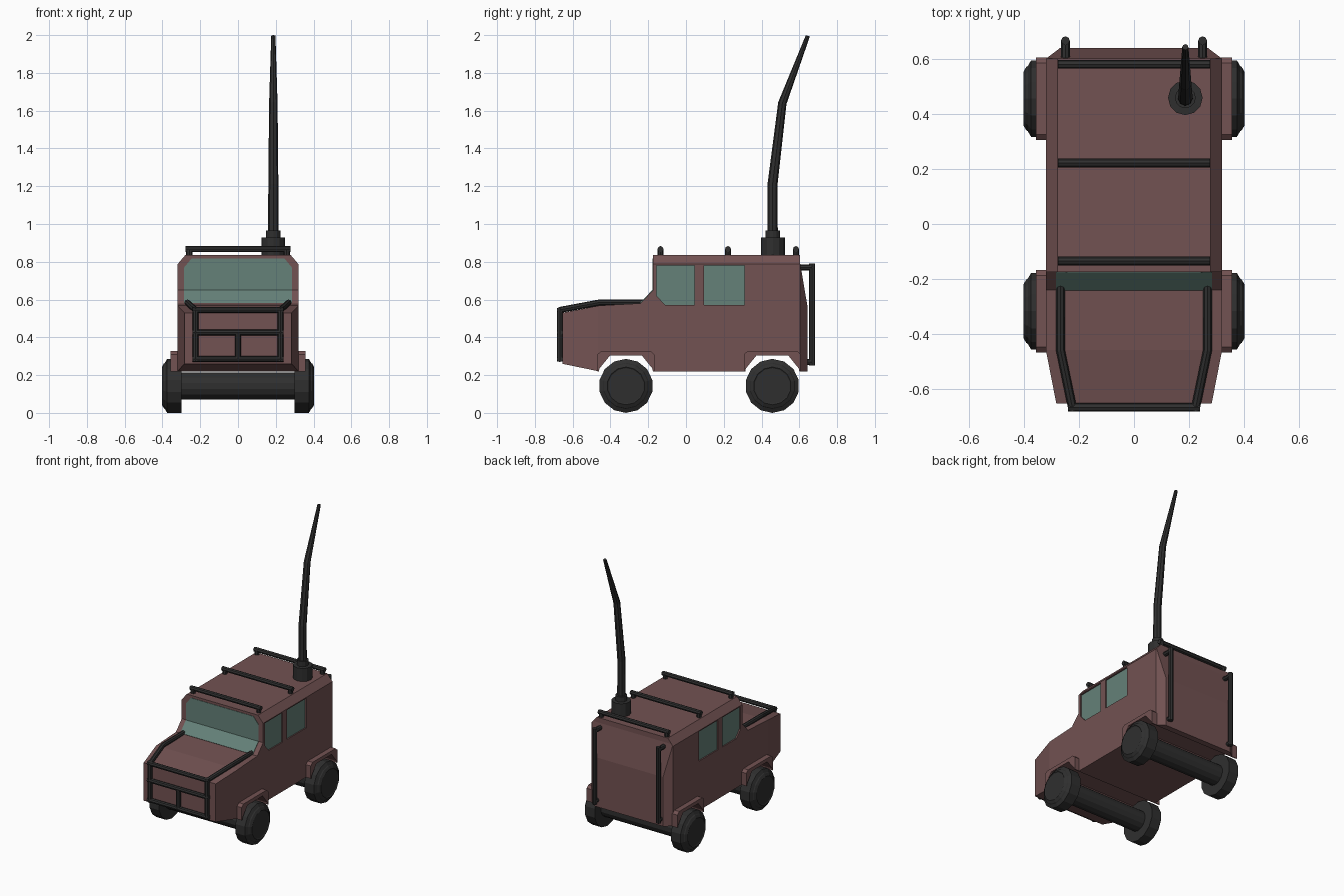
import bpy, bmesh, math
from mathutils import Vector

if "Cube" in bpy.data.objects:
    bpy.data.objects.remove(bpy.data.objects["Cube"])


def material(name, rgb):
    m = bpy.data.materials.new(name)
    m.diffuse_color = (*rgb, 1)
    m.use_nodes = True
    m.node_tree.nodes["Principled BSDF"].inputs["Base Color"].default_value = m.diffuse_color
    return m


PAINT = material("paint", (0.17, 0.085, 0.085))
GLASS = material("glass", (0.13, 0.22, 0.19))
DARK = material("dark", (0.028, 0.028, 0.028))


def finish(name, bm, mat, mirror=False):
    bmesh.ops.recalc_face_normals(bm, faces=bm.faces)
    me = bpy.data.meshes.new(name)
    bm.to_mesh(me)
    bm.free()
    me.materials.append(mat)
    ob = bpy.data.objects.new(name, me)
    bpy.context.collection.objects.link(ob)
    if mirror:
        ob.modifiers.new("mirror", 'MIRROR')
    return ob


def extrude(pts, offset):
    bm = bmesh.new()
    f = bm.faces.new([bm.verts.new(p) for p in pts])
    r = bmesh.ops.extrude_face_region(bm, geom=[f], use_keep_orig=True)
    bmesh.ops.translate(bm, vec=offset,
                        verts=[v for v in r["geom"] if isinstance(v, bmesh.types.BMVert)])
    return bm


def prism(yz, x0, x1):
    return extrude([(x0, y, z) for y, z in yz], (x1 - x0, 0, 0))


def lathe(name, profile, center, axis, n, mat, mirror=False):
    # profile holds (distance along axis, radius), closed at both ends
    bm = bmesh.new()
    rings = []
    for d, r in profile:
        ring = []
        for i in range(n):
            a = 2 * math.pi * i / n - math.pi / 2
            u, v = r * math.cos(a), r * math.sin(a)
            p = (d, u, v) if axis == 'X' else (u, v, d)
            ring.append(bm.verts.new(Vector(center) + Vector(p)))
        rings.append(ring)
    for a, b in zip(rings, rings[1:]):
        for i in range(n):
            j = (i + 1) % n
            bm.faces.new((a[i], a[j], b[j], b[i]))
    bm.faces.new(rings[0])
    bm.faces.new(rings[-1])
    return finish(name, bm, mat, mirror)


def tube(name, pts, r=0.016, mirror=False, radii=None):
    cu = bpy.data.curves.new(name, 'CURVE')
    cu.dimensions = '3D'
    cu.bevel_depth = r
    cu.bevel_resolution = 2
    cu.use_fill_caps = True
    for side in ((1, -1) if mirror else (1,)):
        s = cu.splines.new('POLY')
        s.use_smooth = False
        s.points.add(len(pts) - 1)
        for i, p in enumerate(pts):
            s.points[i].co = (p[0] * side, p[1], p[2], 1)
            s.points[i].radius = radii[i] if radii else 1
    cu.materials.append(DARK)
    ob = bpy.data.objects.new(name, cu)
    bpy.context.collection.objects.link(ob)


AXLES = {"front": -0.318, "rear": 0.457}


def arch(cy):
    return [(cy - 0.143, 0.22), (cy - 0.14, 0.235), (cy - 0.085, 0.303),
            (cy + 0.085, 0.303), (cy + 0.14, 0.235), (cy + 0.143, 0.22)]


# Body: side profile with wheel arches, then corners sliced off
profile = ([(-0.655, 0.26)] + arch(AXLES["front"]) + arch(AXLES["rear"]) +
           [(0.642, 0.22), (0.642, 0.57), (0.603, 0.80), (0.603, 0.835), (-0.175, 0.835),
            (-0.175, 0.65), (-0.24, 0.58), (-0.46, 0.568), (-0.655, 0.53)])
bm = prism(profile, -0.32, 0.32)
slices = [((0.32, -0.465, 0), (0.19, -0.037, 0)),
          ((0.32, 0.603, 0), (0.042, 0.055, 0)),
          ((0.32, 0, 0.787), (0.05, 0, 0.042))]
for co, no in slices:
    for s in (1, -1):
        bmesh.ops.bisect_plane(bm, geom=bm.verts[:] + bm.edges[:] + bm.faces[:], dist=1e-5,
                               plane_co=(co[0] * s, co[1], co[2]),
                               plane_no=(no[0] * s, no[1], no[2]), clear_outer=True)
        bmesh.ops.holes_fill(bm, edges=[e for e in bm.edges if e.is_boundary], sides=0)
body = finish("body", bm, PAINT)

# Side windows set into shallow recesses
windows = {"front": [(-0.155, 0.78), (0.045, 0.78), (0.045, 0.57), (-0.11, 0.57), (-0.155, 0.62)],
           "rear": [(0.095, 0.78), (0.31, 0.78), (0.31, 0.57), (0.095, 0.57)]}
for key, pts in windows.items():
    cutter = finish(key + "_window_cutter", prism(pts, 0.308, 0.36), PAINT, True)
    cutter.hide_render = True
    cutter.hide_viewport = True
    cut = body.modifiers.new("window", 'BOOLEAN')
    cut.operation = 'DIFFERENCE'
    cut.solver = 'EXACT'
    cut.object = cutter
    finish(key + "_side_window", prism(pts, 0.300, 0.311), GLASS, True)

# Windshield: upright pane and sloped lower pane
finish("windshield_upper", extrude(
    [(-0.285, -0.172, 0.65), (0.285, -0.172, 0.65), (0.285, -0.172, 0.77),
     (0.245, -0.172, 0.818), (-0.245, -0.172, 0.818), (-0.285, -0.172, 0.77)],
    (0, -0.006, 0)), GLASS)
finish("windshield_lower", prism(
    [(-0.172, 0.647), (-0.178, 0.651), (-0.242, 0.583), (-0.236, 0.577)], -0.285, 0.285), GLASS)

# Fenders, wheels and axles
for key, cy in AXLES.items():
    outer = [(cy + 0.15, 0.22), (cy + 0.15, 0.31), (cy + 0.13, 0.328),
             (cy - 0.13, 0.328), (cy - 0.15, 0.31), (cy - 0.15, 0.22)]
    finish(key + "_fender", prism(arch(cy) + outer, 0.30, 0.357), PAINT, True)
    lathe(key + "_wheel", [(0.30, 0.143), (0.375, 0.143), (0.387, 0.122), (0.393, 0.118),
                           (0.403, 0.10), (0.399, 0.094)],
          (0, cy, 0.143), 'X', 14, DARK, True)
    lathe(key + "_axle", [(-0.31, 0.072), (0.31, 0.072)], (0, cy, 0.143), 'X', 14, DARK)

# Bull bar and hood rails
for z in (0.285, 0.425, 0.545):
    tube("bull_bar_cross", [(-0.24, -0.668, z), (0.24, -0.668, z)])
tube("bull_bar_side", [(0.225, -0.668, 0.272), (0.225, -0.668, 0.555)], mirror=True)
tube("bull_bar_centre", [(0, -0.668, 0.285), (0, -0.668, 0.425)])
tube("hood_rail", [(0.225, -0.668, 0.545), (0.268, -0.46, 0.584), (0.268, -0.22, 0.584)],
     mirror=True)

# Roof bars with feet
for y in (-0.135, 0.222, 0.582):
    tube("roof_bar", [(-0.277, y, 0.867), (0.277, y, 0.867)])
    tube("roof_bar_foot", [(0.258, y, 0.82), (0.258, y, 0.867)], mirror=True)

# Rear upright bars with brackets
tube("rear_bar", [(0.25, 0.668, 0.25), (0.25, 0.668, 0.79)], mirror=True)
for z in (0.27, 0.77):
    tube("rear_bar_bracket", [(0.25, 0.60, z), (0.25, 0.668, z)], mirror=True)

# Snorkel-like antenna: stepped base and bent tapering mast
lathe("antenna_base", [(0.82, 0.063), (0.928, 0.063), (0.929, 0.038), (0.965, 0.038)],
      (0.187, 0.46, 0), 'Z', 12, DARK)
tube("antenna_mast", [(0.187, 0.458, 0.93), (0.187, 0.458, 1.21), (0.187, 0.51, 1.64),
                      (0.187, 0.645, 1.996)], r=0.028, radii=[1, 0.95, 0.8, 0.4])
